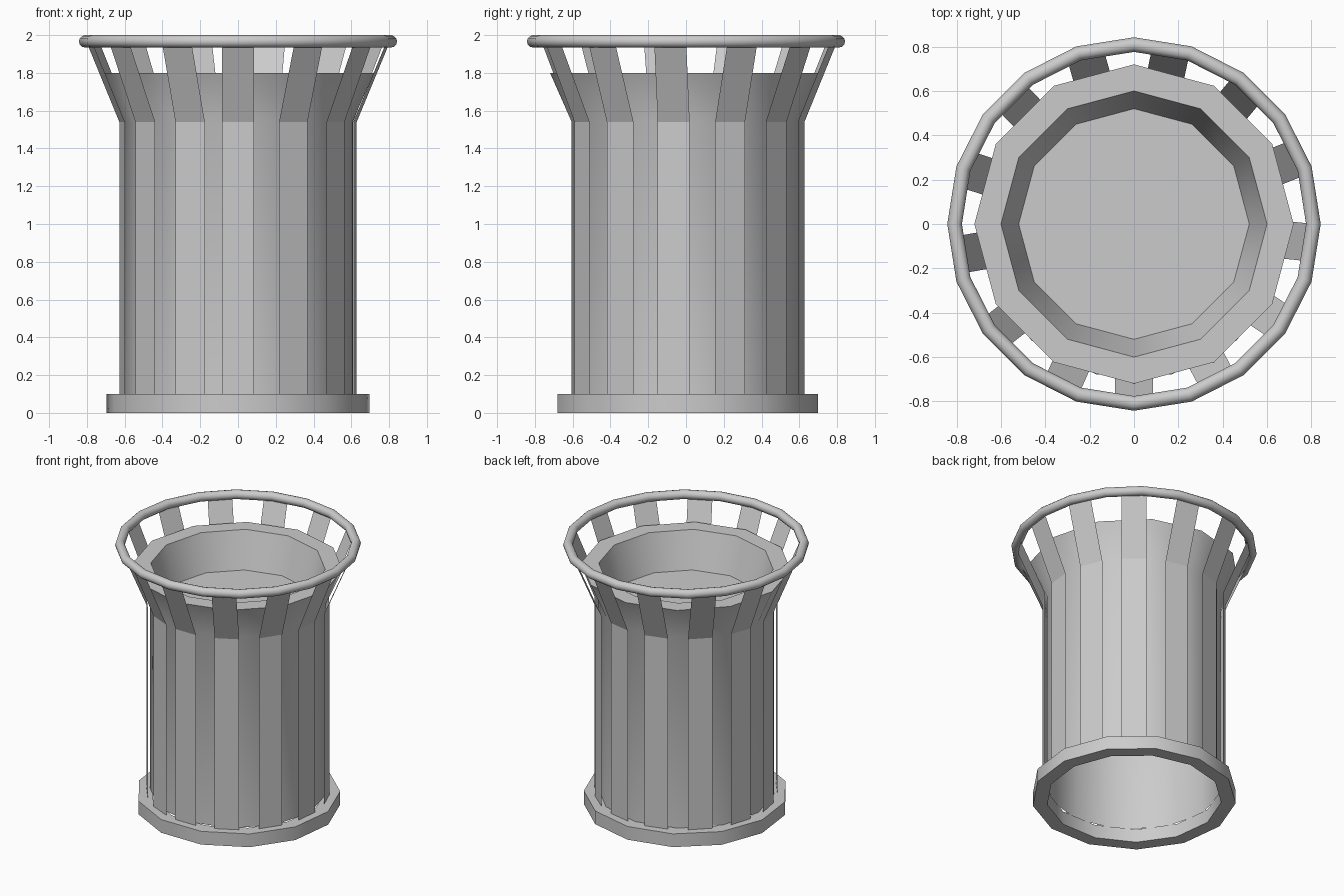
import bpy, bmesh, math

if "Cube" in bpy.data.objects:
    bpy.data.objects.remove(bpy.data.objects["Cube"])


def finish(name, bm, angle=40):
    me = bpy.data.meshes.new(name)
    bmesh.ops.recalc_face_normals(bm, faces=bm.faces)
    bm.to_mesh(me)
    bm.free()
    ob = bpy.data.objects.new(name, me)
    bpy.context.collection.objects.link(ob)
    bpy.ops.object.select_all(action='DESELECT')
    ob.select_set(True)
    bpy.context.view_layer.objects.active = ob
    bpy.ops.object.shade_smooth_by_angle(angle=math.radians(angle))
    return ob


def lathe(name, profile, sides, closed=False, cap=False):
    """Revolve (radius, z) points about z, first vertex on +y."""
    bm = bmesh.new()
    rings = []
    for r, z in profile:
        ring = []
        for i in range(sides):
            a = math.pi / 2 + 2 * math.pi * i / sides
            ring.append(bm.verts.new((r * math.cos(a), r * math.sin(a), z)))
        rings.append(ring)
    n = len(rings)
    for k in range(n if closed else n - 1):
        a, b = rings[k], rings[(k + 1) % n]
        for i in range(sides):
            j = (i + 1) % sides
            bm.faces.new((a[i], a[j], b[j], b[i]))
    if cap:
        bm.faces.new(rings[0])
    return finish(name, bm)


# Base ring
lathe("base_ring", [(0.7, 0), (0.7, 0.1), (0.6, 0.1), (0.6, 0)], 13, closed=True)

# Bin body: recessed floor, inner taper, flat lip, flare and open-bottomed wall
lathe("bin_body", [(0.52, 1.53), (0.6, 1.8), (0.72, 1.8), (0.605, 1.54), (0.605, 0.1)],
      12, cap=True)

# Top hoop
hoop = [(0.809 + 0.033 * math.cos(2 * math.pi * k / 12),
         1.967 + 0.033 * math.sin(2 * math.pi * k / 12)) for k in range(12)]
lathe("top_hoop", hoop, 20, closed=True)

# Thin slats, bent outwards near the top, stepped around the body
bm = bmesh.new()
for s in range(13):
    t = math.radians(28 * s - 90)
    c, d = math.cos(t), math.sin(t)
    rows = []
    for r, z in [(0.623, 0.1), (0.623, 1.54), (0.802, 1.97)]:
        rows.append([bm.verts.new((r * c - w * d, r * d + w * c, z)) for w in (-0.085, 0.085)])
    for p, q in zip(rows, rows[1:]):
        bm.faces.new((p[0], p[1], q[1], q[0]))
finish("slats", bm, 15)
